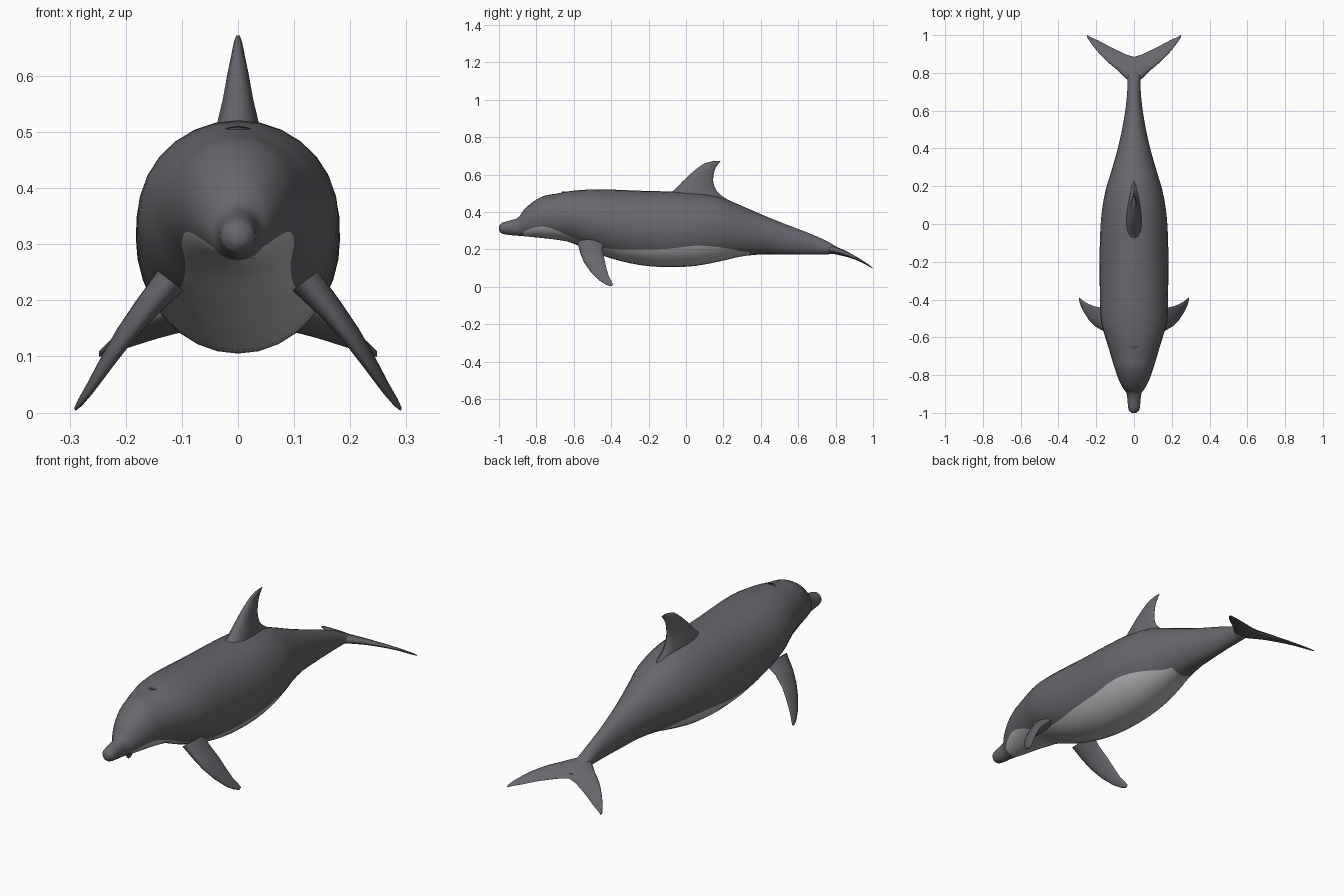
import bpy, bmesh, math
from mathutils import Vector

if "Cube" in bpy.data.objects:
    bpy.data.objects.remove(bpy.data.objects["Cube"])


def material(name, rgb):
    m = bpy.data.materials.new(name)
    m.diffuse_color = (*rgb, 1)
    m.use_nodes = True
    m.node_tree.nodes["Principled BSDF"].inputs["Base Color"].default_value = m.diffuse_color
    return m


GREY = material("slate grey", (0.135, 0.135, 0.150))
PALE = material("pale belly", (0.50, 0.48, 0.50))
DARK = material("dark grey", (0.07, 0.07, 0.08))


def skin(name, rings, mats, colour=None, angle=60):
    """Bridge closed rings of points into one capped surface."""
    bm = bmesh.new()
    rows = [[bm.verts.new(p) for p in r] for r in rings]
    n = len(rows[0])
    for a, b in zip(rows, rows[1:]):
        for i in range(n):
            f = bm.faces.new((a[i], a[(i + 1) % n], b[(i + 1) % n], b[i]))
            if colour:
                f.material_index = colour(f, i)
    bm.faces.new(rows[0])
    bm.faces.new(rows[-1])
    bmesh.ops.recalc_face_normals(bm, faces=bm.faces)
    me = bpy.data.meshes.new(name)
    bm.to_mesh(me)
    bm.free()
    ob = bpy.data.objects.new(name, me)
    bpy.context.collection.objects.link(ob)
    for m in mats:
        me.materials.append(m)
    bpy.ops.object.select_all(action='DESELECT')
    bpy.context.view_layer.objects.active = ob
    ob.select_set(True)
    bpy.ops.object.shade_smooth_by_angle(angle=math.radians(angle))
    return ob


def smooth_rows(rows, steps=3):
    """Cubic interpolation of table rows along their first column."""
    def slope(k, c):
        a, b = rows[max(k - 1, 0)], rows[min(k + 1, len(rows) - 1)]
        return (b[c] - a[c]) / (b[0] - a[0])
    out = []
    for k in range(len(rows) - 1):
        p, q = rows[k], rows[k + 1]
        d = q[0] - p[0]
        for s in range(steps):
            t = s / steps
            row = [p[0] + d * t]
            for c in range(1, len(p)):
                row.append((2*t**3 - 3*t*t + 1) * p[c] + (t**3 - 2*t*t + t) * d * slope(k, c)
                           + (3*t*t - 2*t**3) * q[c] + (t**3 - t*t) * d * slope(k + 1, c))
            out.append(row)
    return out + [list(rows[-1])]


def fin_ring(lead, trail, h, normal, n=16):
    """Lens-shaped fin section, thicker towards the leading edge."""
    lead, trail, normal = Vector(lead), Vector(trail), Vector(normal).normalized()
    ring = []
    for i in range(n):
        a = math.tau * i / n
        c = (1 - math.cos(a)) / 2
        ring.append(lead.lerp(trail, c) + normal * h * math.sin(a) * (1.3 - 0.6 * c))
    return ring


# Body: y, top z, bottom z, half width, upper edge of the pale belly
PROFILE = [
    (-1.0, .325, .300, .012, .305), (-.985, .342, .285, .028, .300),
    (-.94, .355, .277, .034, .295), (-.895, .372, .273, .040, .290),
    (-.87, .408, .271, .058, .295), (-.82, .453, .266, .083, .315),
    (-.76, .486, .260, .104, .322), (-.70, .497, .253, .122, .305),
    (-.62, .512, .238, .146, .270), (-.52, .520, .195, .174, .225),
    (-.40, .520, .152, .181, .203), (-.25, .514, .117, .182, .200),
    (-.10, .510, .105, .181, .203), (.05, .502, .112, .173, .220),
    (.18, .480, .136, .150, .212), (.30, .432, .163, .114, .190),
    (.42, .380, .174, .081, .190), (.54, .332, .172, .056, .190),
    (.66, .286, .172, .039, .185), (.75, .246, .173, .034, .185),
    (.81, .212, .178, .034, .186), (.87, .182, .166, .020, .172)]
LOW, HIGH = 10, 22


def body_ring(y, top, bot, w, edge):
    mid, r = (top + bot) / 2, (top - bot) / 2
    b = math.acos(max(-.95, min(.95, (mid - edge) / r)))   # angle from straight down
    angles = [-b + 2 * b * i / LOW for i in range(LOW)]
    angles += [b + (math.tau - 2 * b) * i / HIGH for i in range(HIGH)]
    return [(w * math.sin(a), y, mid - r * math.cos(a)) for a in angles]


def belly(f, i):
    return int(i < LOW and -.87 < f.calc_center_median().y < .33)


skin("body", [body_ring(*r) for r in smooth_rows(PROFILE)], [GREY, PALE], belly)

# Dorsal fin: z, leading y, trailing y, half thickness
DORSAL = [(.45, -.14, .25, .042), (.49, -.10, .187, .040), (.52, -.06, .16, .035),
          (.56, -.022, .146, .026), (.60, .020, .148, .019), (.635, .062, .158, .012),
          (.66, .100, .175, .007), (.672, .145, .186, .003)]
skin("dorsal_fin", [fin_ring((0, a, z), (0, b, z), h, (1, 0, 0))
                    for z, a, b, h in smooth_rows(DORSAL)], [GREY])

# Flippers: leading point, trailing point, half thickness
FLIPPER = [((.12, -.580, .235), (.12, -.440, .235), .028),
           ((.165, -.565, .178), (.165, -.445, .195), .021),
           ((.20, -.545, .130), (.205, -.437, .150), .016),
           ((.235, -.510, .080), (.237, -.425, .098), .012),
           ((.265, -.465, .035), (.262, -.412, .055), .008),
           ((.282, -.430, .012), (.280, -.397, .028), .005),
           ((.290, -.405, .004), (.290, -.390, .010), .002)]
for side, sx in (("left", 1), ("right", -1)):
    rings = [fin_ring((sx * a[0], *a[1:]), (sx * b[0], *b[1:]), h, (sx * .8, 0, .6))
             for a, b, h in FLIPPER]
    skin(side + "_flipper", rings, [GREY])

# Tail flukes: x, leading y, trailing y, half thickness; drooping towards the back
FLUKE = [(0, .735, .885, .020), (.04, .768, .897, .018), (.085, .812, .918, .014),
         (.14, .858, .945, .010), (.19, .910, .972, .007), (.23, .960, .990, .005),
         (.248, .988, 1.0, .003)]


def droop(p):
    t = max(0, p.y - .76)
    return (p.x, p.y, p.z + .203 - .18 * t - 1.05 * t * t)


half = smooth_rows(FLUKE, 2)
span = [(-x, a, b, h) for x, a, b, h in reversed(half[1:])] + half
skin("tail_flukes", [[droop(p) for p in fin_ring((x, a, 0), (x, b, 0), h, (0, 0, 1))]
                     for x, a, b, h in span], [GREY])

# Blowhole: a thin crescent plate on top of the head
rings = []
for i in range(9):
    t = i / 4 - 1
    y, wid = -.655 + .012 * t * t, .007 * (1 - t * t) + .001
    rings.append([(.024 * t, y + wid * dy, .5075 - .004 * t * t + dz + .12 * wid * dy)
                  for dy, dz in ((-1, -.003), (1, -.003), (1, .002), (-1, .002))])
skin("blowhole", rings, [DARK], angle=30)
